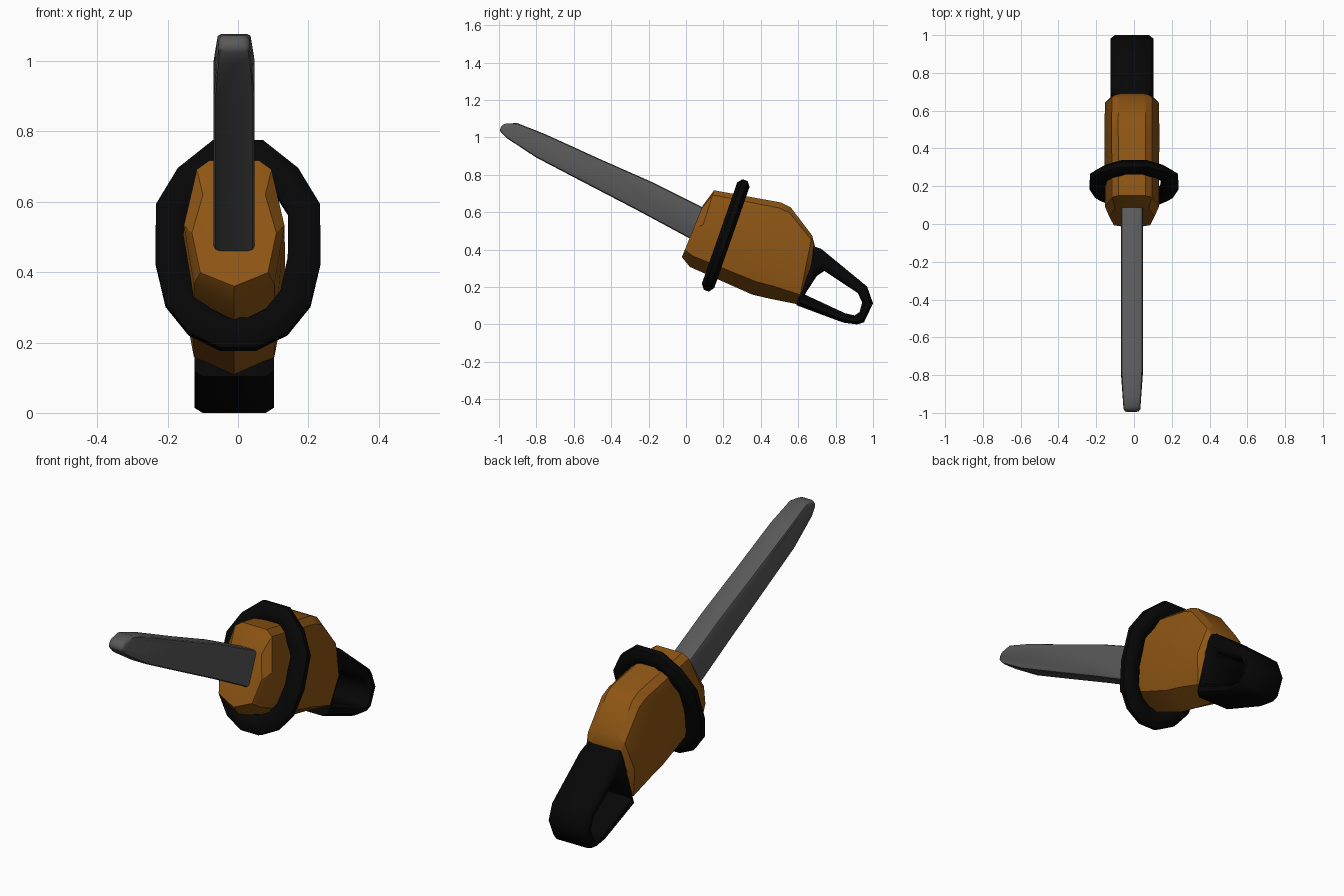
import bpy, bmesh, math
from mathutils import Vector

if "Cube" in bpy.data.objects:
    bpy.data.objects.remove(bpy.data.objects["Cube"])

CX = -0.011  # body, blade and rear grip sit slightly off the ring's centre


def material(name, rgb):
    m = bpy.data.materials.new(name)
    m.diffuse_color = (*rgb, 1)
    m.use_nodes = True
    m.node_tree.nodes["Principled BSDF"].inputs["Base Color"].default_value = m.diffuse_color
    return m


orange = material("orange_plastic", (0.27, 0.092, 0.007))
black = material("black_rubber", (0.002, 0.002, 0.002))
steel = material("dark_steel", (0.10, 0.10, 0.10))


def finish(bm, name, mat, bevel=0.0, segments=1, angle=35):
    bmesh.ops.recalc_face_normals(bm, faces=bm.faces[:])
    if bevel:
        edges = [e for e in bm.edges if e.calc_face_angle(0) > math.radians(50)]
        bmesh.ops.bevel(bm, geom=edges, offset=bevel, segments=segments,
                        profile=0.5, affect='EDGES', clamp_overlap=True)
    me = bpy.data.meshes.new(name)
    bm.to_mesh(me)
    bm.free()
    me.materials.append(mat)
    ob = bpy.data.objects.new(name, me)
    bpy.context.collection.objects.link(ob)
    bpy.ops.object.select_all(action='DESELECT')
    ob.select_set(True)
    bpy.context.view_layer.objects.active = ob
    bpy.ops.object.shade_smooth_by_angle(angle=math.radians(angle))
    return ob


def loft(bm, rings, closed=False):
    """Bridge equal vertex rings with quads; cap the ends unless closed."""
    vs = [[bm.verts.new(p) for p in r] for r in rings]
    n = len(vs[0])
    for i in range(len(vs) if closed else len(vs) - 1):
        a, b = vs[i], vs[(i + 1) % len(vs)]
        for k in range(n):
            bm.faces.new((a[k], a[(k + 1) % n], b[(k + 1) % n], b[k]))
    if not closed:
        bm.faces.new(vs[0])
        bm.faces.new(vs[-1])


# Engine body: keel-bottomed section swept along the tilted housing
section = [(0, .50), (.06, .74), (.45, 1), (.86, .80)]
stations = [  # top (y, z), bottom (y, z), half width
    ((.09, .636), (-.022, .36), .120),
    ((.15, .717), (.02, .308), .143),
    ((.508, .652), (.353, .16), .145),
    ((.56, .626), (.45, .137), .145),
    ((.674, .476), (.60, .107), .143),
    ((.69, .417), (.64, .187), .118),
]
rings = []
for top, bot, hw in stations:
    t0, t1 = Vector((CX, *top)), Vector((CX, *bot))
    right = [t0.lerp(t1, t) + Vector((w * hw, 0, 0)) for t, w in section]
    left = [t0.lerp(t1, t) - Vector((w * hw, 0, 0)) for t, w in section]
    rings.append(right + [t1] + left[::-1])
bm = bmesh.new()
loft(bm, rings)
finish(bm, "engine_body", orange, angle=28)

# Guide bar: side profile extruded across x, tip pinched, edges rounded
bar = [(.13, .605), (.09, .626), (-.19, .765), (-.46, .884), (-.754, 1.018),
       (-.904, 1.077), (-.98, 1.072), (-1.0, 1.037), (-.957, .995),
       (-.80, .892), (-.567, .77), (-.246, .603), (.012, .464), (.06, .44)]
bm = bmesh.new()
loft(bm, [[(CX + s * .058 * (.72 if y < -.97 else .9 if y < -.9 else 1), y, z)
           for y, z in bar] for s in (-1, 1)])
finish(bm, "guide_bar", steel, bevel=.016, segments=2, angle=40)

# Front handle: oval tube hoop tilted around the body
half = [(.07, .312), (.17, .228), (.232, .12), (.234, -.05),
        (.205, -.18), (.14, -.265), (.05, -.312)]
outline = [Vector(p) for p in half] + [Vector((-u, v)) for u, v in half[::-1]]
centre = Vector((0, .212, .476))
up = Vector((0, .33, .945)).normalized()
across = Vector((1, 0, 0)).cross(up)
rings = []
for i, p in enumerate(outline):
    a = (p - outline[i - 1]).normalized()
    b = (outline[(i + 1) % len(outline)] - p).normalized()
    tan = (a + b).normalized()
    inward = Vector((tan.y, -tan.x))
    ring = []
    for k in range(8):
        th = math.tau * (k + .5) / 8
        q = p + inward * (.046 + .051 * math.cos(th))
        ring.append(centre + Vector((q.x, 0, 0)) + up * q.y
                    + across * .038 * math.sin(th))
    rings.append(ring)
bm = bmesh.new()
loft(bm, rings, closed=True)
finish(bm, "front_handle", black, angle=50)

# Rear grip: wide closed loop with chamfered rims and an opening through it
outer = [(.68, .418), (.722, .405), (.968, .203), (1.0, .113),
         (.952, .012), (.915, 0), (.84, .01), (.59, .103)]
inner = [(.70, .26), (.74, .286), (.918, .168), (.942, .118),
         (.928, .066), (.902, .048), (.85, .06), (.635, .16)]
rim = [(0, .09), (.3, .113), (.7, .113), (1, .09)]  # depth, half width
rings = []
for o, i in zip(outer, inner):
    o, i = Vector((CX, *o)), Vector((CX, *i))
    rings.append([o.lerp(i, t) + Vector((w, 0, 0)) for t, w in rim]
                 + [o.lerp(i, t) - Vector((w, 0, 0)) for t, w in rim[::-1]])
bm = bmesh.new()
loft(bm, rings, closed=True)
finish(bm, "rear_grip", black, angle=50)
